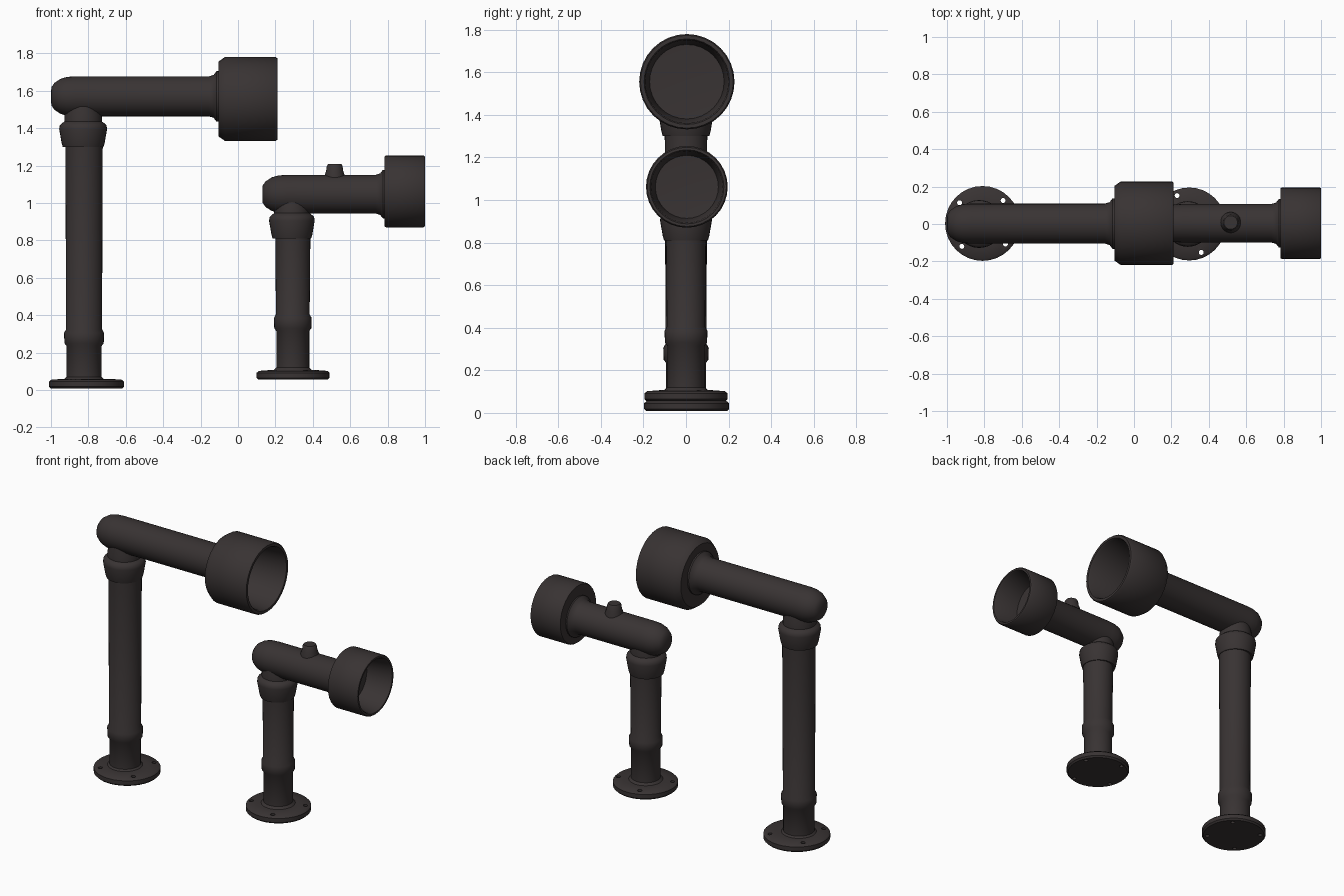
import bpy
import bmesh
from math import cos, sin, pi, radians
from mathutils import Matrix, Vector

cube = bpy.data.objects.get("Cube")
if cube:
    bpy.data.objects.remove(cube)

iron = bpy.data.materials.new("dark_iron")
iron.use_nodes = True
colour = (0.040, 0.033, 0.033, 1)
iron.diffuse_color = colour
iron.node_tree.nodes["Principled BSDF"].inputs["Base Color"].default_value = colour

SIDES = 32


def lathe(name, profile, origin, along_x=False):
    """Revolve (distance, radius) pairs about z, or about x if asked."""
    bm = bmesh.new()
    rings = []
    for d, r in profile:
        if r == 0:
            rings.append([bm.verts.new((0, 0, d))])
        else:
            rings.append([bm.verts.new((r * cos(2 * pi * i / SIDES), r * sin(2 * pi * i / SIDES), d))
                          for i in range(SIDES)])
    for a, b in zip(rings, rings[1:]):
        for i in range(SIDES):
            j = (i + 1) % SIDES
            if len(a) == 1:
                bm.faces.new((a[0], b[j], b[i]))
            elif len(b) == 1:
                bm.faces.new((a[i], a[j], b[0]))
            else:
                bm.faces.new((a[i], a[j], b[j], b[i]))
    if along_x:
        bm.transform(Matrix.Rotation(pi / 2, 4, "Y"))
    bmesh.ops.recalc_face_normals(bm, faces=bm.faces)
    mesh = bpy.data.meshes.new(name)
    bm.to_mesh(mesh)
    bm.free()
    mesh.materials.append(iron)
    obj = bpy.data.objects.new(name, mesh)
    obj.location = origin
    bpy.context.collection.objects.link(obj)
    smooth(obj)
    return obj


def select(obj):
    bpy.ops.object.select_all(action="DESELECT")
    obj.select_set(True)
    bpy.context.view_layer.objects.active = obj


def smooth(obj):
    select(obj)
    bpy.ops.object.shade_smooth_by_angle(angle=radians(40))


def flange(name, origin, radius, turn):
    """Bolted foot plate with four holes."""
    plate = lathe(name, [(0, 0), (0, radius - 0.01), (0.01, radius), (0.037, radius),
                         (0.047, radius - 0.012), (0.052, 0.12), (0.052, 0)], origin)
    for i in range(4):
        a = turn + i * pi / 2
        spot = Vector(origin) + 0.165 * Vector((cos(a), sin(a), 0))
        cutter = lathe("hole_cutter", [(-0.1, 0), (-0.1, 0.013), (0.15, 0.013), (0.15, 0)], spot)
        cut = plate.modifiers.new("hole", "BOOLEAN")
        cut.object = cutter
        cut.operation = "DIFFERENCE"
        select(plate)
        bpy.ops.object.modifier_apply(modifier=cut.name)
        bpy.data.objects.remove(cutter)
    smooth(plate)


def post(name, origin, r, height, band):
    """Upright pipe with a low band, a top collar and a neck into the elbow."""
    c = r + 0.029
    lathe(name, [(0, 0), (0, r + 0.02), (0.02, r - 0.002), (band - 0.045, r - 0.002),
                 (band - 0.03, r + 0.009), (band + 0.025, r + 0.011), (band + 0.045, r),
                 (height, r + 0.004), (height, 0)], origin)
    top = (origin[0] - 0.005, origin[1], origin[2] + height)
    lathe(name + "_collar", [(-0.02, 0), (-0.02, c - 0.016), (0, c - 0.01), (0.075, c + 0.003),
                             (0.095, c), (0.105, c - 0.01), (0.115, r + 0.005),
                             (0.15, r + 0.004), (0.24, r * 0.85), (0.24, 0)], top)


def arm(name, origin, r, length, flare):
    """Level pipe with a domed elbow end and a flared socket end."""
    lathe(name, [(0, 0), (0.002, r * 0.45), (0.018, r * 0.67), (0.05, r * 0.87), (0.085, r * 0.97),
                 (0.13, r), (length - 0.055, r), (length - 0.03, r + 0.008),
                 (length - 0.015, flare), (length + 0.03, flare), (length + 0.03, 0)],
          origin, along_x=True)


def bell(name, origin, r, length, inner, chamfer):
    """Open socket, hollow towards +x."""
    lathe(name, [(0, 0), (0, r - chamfer * 0.7), (chamfer, r), (length - 0.008, r),
                 (length, r - 0.006), (length, inner + 0.006), (length - 0.01, inner),
                 (0.05, inner - 0.02), (0.04, 0)], origin, along_x=True)


# Tall pipe stand
flange("tall_flange", (-0.81, 0.003, 0.008), 0.2, radians(48))
post("tall_post", (-0.823, 0, 0.05), 0.096, 1.27, 0.23)
arm("tall_arm", (-1.0, 0.002, 1.57), 0.107, 0.9, 0.135)
bell("tall_socket", (-0.105, 0.004, 1.556), 0.224, 0.315, 0.195, 0.035)

# Short pipe stand
flange("short_flange", (0.295, 0, 0.055), 0.195, radians(23))
post("short_post", (0.293, 0, 0.1), 0.09, 0.73, 0.26)
arm("short_arm", (0.13, 0.004, 1.047), 0.103, 0.66, 0.13)
bell("short_socket", (0.783, 0.004, 1.062), 0.192, 0.217, 0.168, 0.008)
lathe("short_arm_nub", [(-0.06, 0), (-0.06, 0.058), (0, 0.055), (0.025, 0.046), (0.053, 0.042),
                        (0.062, 0.036), (0.062, 0)], (0.517, 0.008, 1.145))
